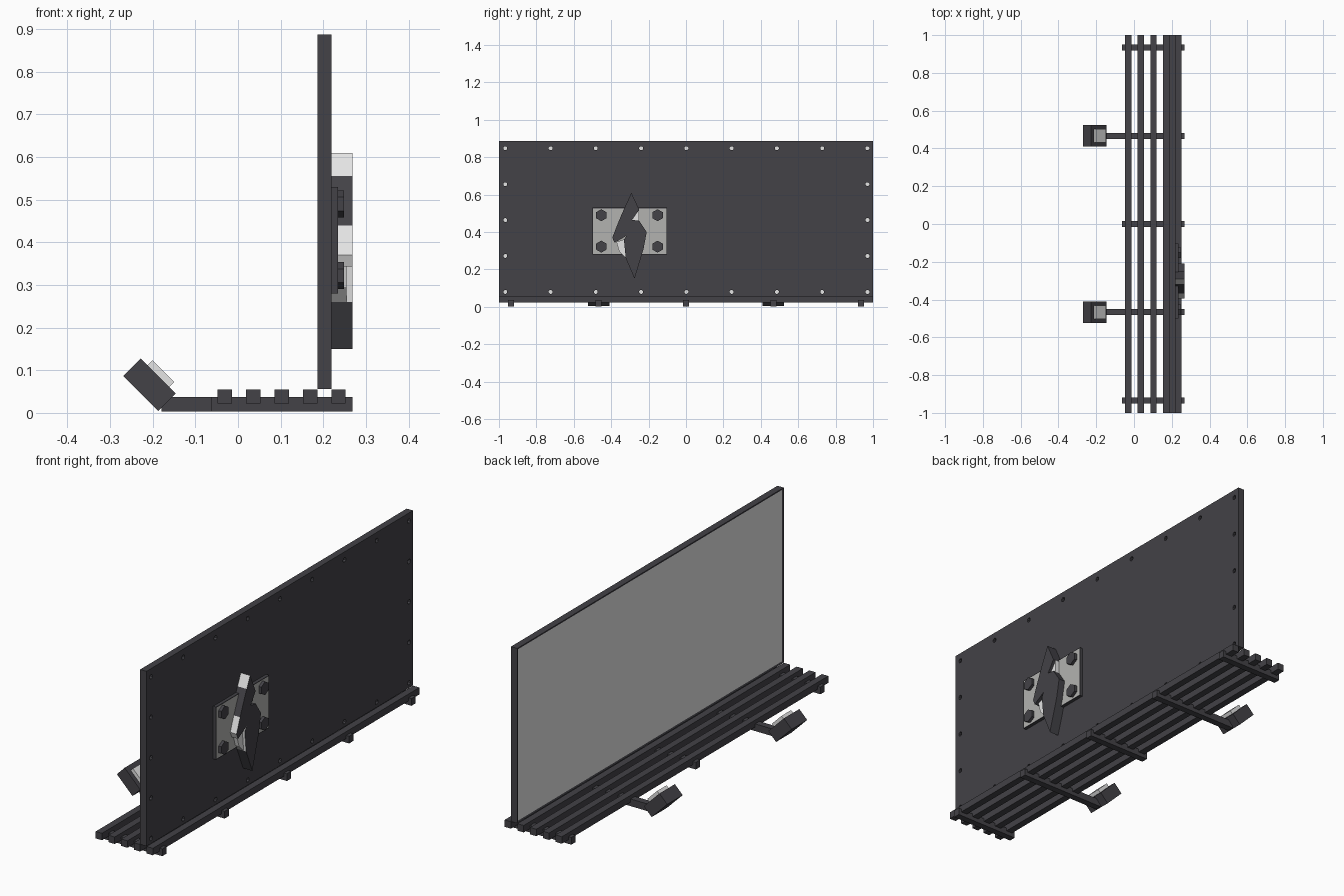
import bpy, bmesh, math
from mathutils import Matrix, Vector

if "Cube" in bpy.data.objects:
    bpy.data.objects.remove(bpy.data.objects["Cube"])


def mat(name, rgb):
    m = bpy.data.materials.new(name)
    m.diffuse_color = (*rgb, 1)
    m.use_nodes = True
    m.node_tree.nodes["Principled BSDF"].inputs["Base Color"].default_value = m.diffuse_color
    return m


DARK = mat("dark_metal", (0.056, 0.054, 0.063))
LIGHT = mat("light_grey", (0.45, 0.45, 0.435))
WHITE = mat("white", (0.78, 0.78, 0.78))


def finish(name, bm, mats):
    bmesh.ops.recalc_face_normals(bm, faces=bm.faces)
    me = bpy.data.meshes.new(name)
    bm.to_mesh(me)
    bm.free()
    for m in mats:
        me.materials.append(m)
    ob = bpy.data.objects.new(name, me)
    bpy.context.collection.objects.link(ob)
    return ob


def box_bm(x0, x1, y0, y1, z0, z1):
    bm = bmesh.new()
    c = Vector(((x0 + x1) / 2, (y0 + y1) / 2, (z0 + z1) / 2))
    bmesh.ops.create_cube(bm, size=1, matrix=Matrix.Translation(c)
                          @ Matrix.Diagonal((x1 - x0, y1 - y0, z1 - z0, 1)))
    return bm


def box(name, *b):
    return finish(name, box_bm(*b), [DARK])


def inset_face(bm, direction, border, depth):
    """Frame the face pointing along x and paint its middle light."""
    bm.faces.ensure_lookup_table()
    bm.normal_update()
    f = [f for f in bm.faces if f.normal.x * direction > 0.9]
    bmesh.ops.inset_region(bm, faces=f, thickness=border, depth=depth)
    f[0].material_index = 1


def cyl(bm, x0, x1, y, z, r, sides, turn=0.0):
    m = (Matrix.Translation(((x0 + x1) / 2, y, z)) @ Matrix.Rotation(turn, 4, 'X')
         @ Matrix.Rotation(math.pi / 2, 4, 'Y'))
    bmesh.ops.create_cone(bm, cap_ends=True, segments=sides, radius1=r,
                          radius2=r, depth=x1 - x0, matrix=m)


def prism(outline, x0, x1, cy, cz):
    """Extrude a y/z outline along x."""
    bm = bmesh.new()
    face = bm.faces.new([bm.verts.new((x0, cy + a, cz + b)) for a, b in outline])
    for g in bmesh.ops.extrude_face_region(bm, geom=[face])["geom"]:
        if isinstance(g, bmesh.types.BMVert):
            g.co.x = x1
    bmesh.ops.recalc_face_normals(bm, faces=bm.faces)
    bm.normal_update()
    return bm


# walkway slats
for i in range(5):
    x = -0.031 + 0.0668 * i
    box(f"walkway_slat_{i + 1}", x - 0.0165, x + 0.0165, -1, 1, 0.022, 0.055)

# short cross beams under the slats
for i, y in enumerate((-0.935, 0, 0.935)):
    box(f"cross_beam_{i + 1}", -0.063, 0.268, y - 0.016, y + 0.016, 0.003, 0.037)

# lamp arms with tilted lamp boxes and glass
for i, y in enumerate((-0.467, 0.467)):
    box(f"lamp_arm_{i + 1}", -0.18, 0.268, y - 0.016, y + 0.016, 0.003, 0.037)
    for name, cx, cz, length, thick, width, m in (
            ("lamp_housing", -0.2075, 0.066, 0.116, 0.058, 0.116, DARK),
            ("lamp_lens", -0.181, 0.0915, 0.072, 0.018, 0.072, WHITE)):
        bm = box_bm(-length / 2, length / 2, -width / 2, width / 2, -thick / 2, thick / 2)
        bm.transform(Matrix.Translation((cx, y, cz)) @ Matrix.Rotation(math.pi / 4, 4, 'Y'))
        finish(f"{name}_{i + 1}", bm, [m])

# billboard panel with white display face on the -x side
bm = box_bm(0.1865, 0.2195, -1, 1, 0.056, 0.887)
inset_face(bm, -1, 0.012, -0.003)
panel = finish("billboard_panel", bm, [DARK, WHITE])

# ring of recessed fixing holes in the back, light at the bottom
ys = [-0.966 + 0.242 * i for i in range(9)]
zs = [0.08 + 0.192 * i for i in range(5)]
bm = bmesh.new()
for i, y in enumerate(ys):
    for j, z in enumerate(zs):
        if i in (0, 8) or j in (0, 4):
            cyl(bm, 0.195, 0.23, y, z, 0.011, 8, math.pi / 8)
bm.normal_update()
for f in bm.faces:
    f.material_index = 1 if f.normal.x < -0.9 else 0
cutter = finish("hole_cutter", bm, [DARK, WHITE])
cutter.hide_render = True
cutter.hide_viewport = True
mod = panel.modifiers.new("holes", 'BOOLEAN')
mod.operation = 'DIFFERENCE'
mod.solver = 'EXACT'
mod.object = cutter

# mounting plate: dark rim, light face
bm = box_bm(0.218, 0.235, -0.5, -0.102, 0.28, 0.53)
inset_face(bm, 1, 0.005, 0)
finish("mounting_plate", bm, [DARK, LIGHT])

# hexagonal bolts
bm = bmesh.new()
for y in (-0.453, -0.152):
    for z in (0.322, 0.49):
        cyl(bm, 0.23, 0.249, y, z, 0.032, 6, math.pi / 2)
finish("plate_bolts", bm, [DARK])

# pair of interlocking ornamental blades, partly white on the side walls
cy, cz = -0.302, 0.38
upper = [(0.010, 0.23), (0.052, 0.14), (0.014, 0.085), (-0.016, 0), (-0.08, -0.037),
         (-0.092, -0.01), (-0.065, 0.06), (-0.04, 0.12), (-0.015, 0.175)]
lower = [(0.014, 0.085), (0.052, 0.08), (0.092, 0.02), (0.075, -0.07), (0.027, -0.23),
         (-0.02, -0.12), (-0.03, -0.02), (-0.016, 0)]
for name, outline in (("upper_blade", upper), ("lower_blade", lower)):
    bm = prism(outline, 0.219, 0.268, cy, cz)
    for f in bm.faces:
        z = f.calc_center_median().z
        if f.normal.y < -0.3 and (z > 0.555 or 0.27 < z < 0.45):
            f.material_index = 1
    finish(name, bm, [DARK, WHITE])

# white webs filling the notches between the blades
webs = ([(0.052, 0.14), (0.052, 0.08), (0.014, 0.085)],
        [(-0.03, -0.02), (-0.02, -0.12), (-0.055, -0.085), (-0.07, -0.033)])
for i, outline in enumerate(webs):
    finish(f"blade_web_{i + 1}", prism(outline, 0.219, 0.255, cy, cz), [WHITE])
